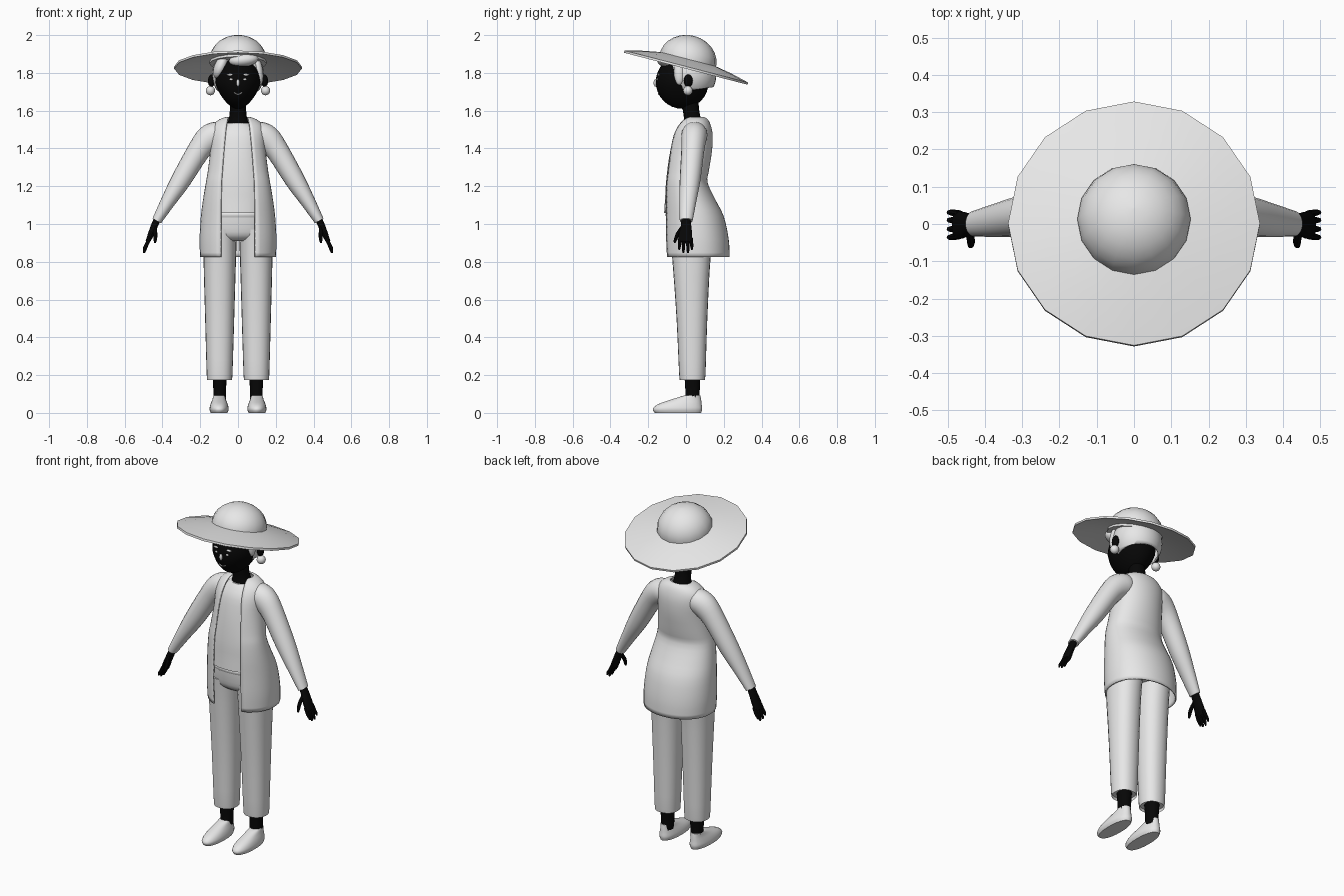
import bpy, bmesh, math
from mathutils import Vector, Matrix

if "Cube" in bpy.data.objects:
    bpy.data.objects.remove(bpy.data.objects["Cube"])


def material(name, value):
    m = bpy.data.materials.new(name)
    m.diffuse_color = (value, value, value, 1)
    m.use_nodes = True
    m.node_tree.nodes["Principled BSDF"].inputs["Base Color"].default_value = m.diffuse_color
    return m


PALE = material("pale grey", 0.8)
BLACK = material("black", 0.002)


def finish(name, bm, mat, mirror=False, thick=0):
    bmesh.ops.recalc_face_normals(bm, faces=bm.faces)
    me = bpy.data.meshes.new(name)
    bm.to_mesh(me)
    bm.free()
    me.materials.append(mat)
    ob = bpy.data.objects.new(name, me)
    bpy.context.collection.objects.link(ob)
    if thick:
        s = ob.modifiers.new("thickness", 'SOLIDIFY')
        s.thickness, s.offset = thick, -1
    if mirror:
        ob.modifiers.new("mirror", 'MIRROR')
    return ob


def smooth_keys(keys, n=3):
    """Catmull-Rom interpolation of parameter tuples."""
    out = []
    for i in range(len(keys) - 1):
        a, b, c, d = (keys[min(max(j, 0), len(keys) - 1)] for j in range(i - 1, i + 3))
        for s in range(n):
            t = s / n
            out.append([q + 0.5 * t * (r - p + t * (2*p - 5*q + 4*r - s2 + t * (3*(q - r) + s2 - p)))
                        for p, q, r, s2 in zip(a, b, c, d)])
    return out + [list(keys[-1])]


def skin(name, rings, mat, closed=True, caps=True, **kw):
    bm = bmesh.new()
    vs = [[bm.verts.new(p) for p in ring] for ring in rings]
    n = len(vs[0])
    for a, b in zip(vs, vs[1:]):
        for i in range(n if closed else n - 1):
            j = (i + 1) % n
            bm.faces.new((a[i], a[j], b[j], b[i]))
    if closed and caps:
        bm.faces.new(vs[0])
        bm.faces.new(vs[-1])
    return finish(name, bm, mat, **kw)


def section(z, x, w, yf, yb, opening=0, n=24, power=0.9):
    """Rounded horizontal cross-section, optionally open at the front."""
    t0 = math.asin(min(0.95, opening / w)) if opening else 0
    count = n + 1 if opening else n
    pts = []
    for i in range(count):
        t = t0 + (2 * math.pi - 2 * t0) * i / n
        s, c = math.sin(t), math.cos(t)
        if opening:
            sx = s
        else:
            sx = math.copysign(abs(s) ** power, s)
        cy = math.copysign(abs(c) ** power, c)
        pts.append(Vector((x + w * sx, (yf + yb) / 2 - (yb - yf) / 2 * cy, z)))
    return pts


def body(name, keys, mat, n=24, power=0.9, steps=3, **kw):
    rings = [section(*k, n=n, power=power) for k in smooth_keys(keys, steps)]
    return skin(name, rings, mat, **kw)


def tube(name, keys, mat, n=14, steps=3, **kw):
    """Oval tube along keys of x, y, z, radius, depth radius."""
    ks = smooth_keys(keys, steps)
    rings = []
    for i, (x, y, z, r, ry) in enumerate(ks):
        a, b = ks[max(i - 1, 0)], ks[min(i + 1, len(ks) - 1)]
        d = Vector((b[0] - a[0], 0, b[2] - a[2])).normalized()
        u = Vector((-d.z, 0, d.x))
        rings.append([Vector((x, y, z)) + u * r * math.cos(t) + Vector((0, ry * math.sin(t), 0))
                      for t in (2 * math.pi * j / n for j in range(n))])
    return skin(name, rings, mat, **kw)


def ball_mesh(loc, scale, seg=20, rings=12, tilt=0):
    bm = bmesh.new()
    m = Matrix.Translation(loc) @ Matrix.Rotation(tilt, 4, 'Y') @ Matrix.Diagonal((*scale, 1))
    bmesh.ops.create_uvsphere(bm, u_segments=seg, v_segments=rings, radius=1, matrix=m)
    return bm


def ball(name, loc, scale, mat, seg=20, rings=12, tilt=0, **kw):
    return finish(name, ball_mesh(loc, scale, seg, rings, tilt), mat, **kw)


# Shoes, ankles, trousers
body("shoe", [(0, .1, .044, -.165, .08), (.02, .1, .051, -.176, .086), (.045, .1, .046, -.15, .083),
              (.07, .1, .036, -.08, .08), (.092, .1, .03, -.01, .076)], PALE, mirror=True)
body("ankle", [(.06, .097, .034, -.002, .072), (.13, .097, .034, -.004, .073),
               (.22, .097, .04, -.01, .078)], BLACK, n=16, mirror=True)
body("trouser_leg", [(.192, .0975, .064, -.03, .097), (.2, .0975, .068, -.036, .103),
                     (.5, .097, .077, -.05, .113), (.82, .0965, .086, -.073, .13),
                     (.97, .093, .088, -.088, .155)], PALE, mirror=True)
body("trouser_hips", [(.91, 0, .12, -.05, .12), (.94, 0, .17, -.084, .155),
                      (1.0, 0, .18, -.096, .17), (1.055, 0, .175, -.1, .17)], PALE)
body("waistband", [(1.035, 0, .174, -.104, .165), (1.05, 0, .176, -.109, .165),
                   (1.06, 0, .174, -.104, .165)], PALE, steps=2)

# Shirt and open jacket
body("shirt", [(1.058, 0, .17, -.116, .16), (1.13, 0, .168, -.111, .14), (1.22, 0, .155, -.106, .1),
               (1.35, 0, .135, -.09, .12), (1.46, 0, .13, -.066, .125), (1.51, 0, .1, -.04, .11),
               (1.535, 0, .062, -.02, .09)], PALE)
body("jacket", [(1.567, 0, .062, .0, .095, .052), (1.553, 0, .1, -.022, .116, .056),
                (1.52, 0, .135, -.05, .132, .062), (1.47, 0, .147, -.076, .141, .068),
                (1.39, 0, .147, -.097, .138, .076), (1.28, 0, .16, -.111, .121, .084),
                (1.22, 0, .17, -.118, .114, .088), (1.13, 0, .185, -.122, .155, .09),
                (1.04, 0, .197, -.122, .2, .091), (.92, 0, .204, -.122, .226, .092),
                (.825, 0, .201, -.118, .231, .092)], PALE, n=36, closed=False, thick=.008)
tube("sleeve", [(.05, .045, 1.49, .05, .05), (.11, .045, 1.475, .068, .068),
                (.155, .042, 1.45, .072, .067), (.207, .036, 1.39, .061, .061),
                (.30, .022, 1.235, .053, .055), (.37, .01, 1.12, .039, .045),
                (.43, .001, 1.017, .026, .034)], PALE, n=20, mirror=True)

# Hands
tube("palm", [(.425, 0, 1.03, .019, .024), (.445, 0, .985, .018, .029),
              (.463, -.003, .94, .016, .037), (.479, -.003, .905, .011, .035)], BLACK, mirror=True)
for i, (y, tip) in enumerate(((-.031, .862), (-.012, .848), (.009, .846), (.027, .862))):
    tube(f"finger_{i + 1}", [(.468, y, .925, .01, .01), (.484, y * 1.1, .89, .01, .009),
                             (.495, y * 1.15, tip + .012, .008, .007),
                             (.498, y * 1.15, tip, .004, .004)], BLACK, n=8, steps=2, mirror=True)
tube("thumb", [(.443, -.018, .985, .011, .013), (.438, -.042, .95, .011, .012),
               (.438, -.056, .915, .009, .009), (.44, -.06, .9, .004, .004)],
     BLACK, n=8, steps=2, mirror=True)

# Neck and tapered head
body("neck", [(1.51, 0, .062, -.012, .098), (1.535, 0, .056, -.012, .09), (1.57, 0, .046, -.012, .076),
              (1.62, 0, .043, -.02, .068), (1.68, 0, .045, -.03, .065)], BLACK, n=16)
HC, HR = Vector((0, -.02, 1.752)), Vector((.122, .14, .142))
bm = ball_mesh(HC, HR, 24, 16)
for v in bm.verts:
    v.co.x *= 1 + .28 * min(0, (v.co.z - HC.z) / HR.z)
finish("head", bm, BLACK)


def face_y(x, z):
    h = (z - HC.z) / HR.z
    k = x / (HR.x * (1 + .28 * min(0, h)))
    return HC.y - HR.y * math.sqrt(max(0, 1 - k * k - h * h))


# Face details
ball("brow", (.042, face_y(.042, 1.79), 1.79), (.019, .006, .006), PALE, 12, 6, mirror=True)
ball("eye", (.036, face_y(.036, 1.766), 1.766), (.009, .005, .006), PALE, 10, 6, mirror=True)
ball("nose", (0, face_y(0, 1.745) - .002, 1.747), (.009, .01, .02), PALE, 10, 6)
tube("mouth", [(x, face_y(x, z), z, .003, .004) for x, z in
               ((-.022, 1.697), (-.011, 1.689), (0, 1.686), (.011, 1.689), (.022, 1.697))],
     PALE, n=6, steps=1)

# Ears and earrings
ball("ear", (.141, .012, 1.758), (.018, .024, .034), BLACK, 12, 8, mirror=True)
ball("earring", (.146, .01, 1.706), (.025, .025, .025), PALE, 14, 8, mirror=True)

# Hair cap trimmed at the nape and temples, with a swept fringe
bm = ball_mesh((0, .025, 1.79), (.138, .136, .142), 28, 18)
for co, no in (((0, 0, 1.703), (0, .15, -1)), ((0, -.04, 1.72), (0, -.13, -.06))):
    bmesh.ops.bisect_plane(bm, geom=bm.verts[:] + bm.edges[:] + bm.faces[:],
                           plane_co=co, plane_no=no, clear_outer=True)
finish("hair_cap", bm, PALE, thick=.008)
ball("fringe", (.03, -.105, 1.868), (.078, .048, .036), PALE, tilt=math.radians(-6))
ball("side_sweep", (-.092, -.055, 1.832), (.034, .055, .065), PALE, tilt=math.radians(22))
ball("temple_hair", (.108, -.035, 1.81), (.024, .03, .075), PALE, tilt=math.radians(-8))

# Tilted sun hat
TILT = Matrix.Translation((0, 0, 1.828)) @ Matrix.Rotation(math.radians(-14.5), 4, 'X')


def hat_ring(r, z):
    return [TILT @ Vector((r * math.cos(a), r * math.sin(a), z))
            for a in (2 * math.pi * i / 16 for i in range(16))]


skin("hat_brim", [hat_ring(.145, .035), hat_ring(.145, .047), hat_ring(.24, .03), hat_ring(.338, .006),
                  hat_ring(.338, -.006), hat_ring(.24, .018), hat_ring(.145, .035)], PALE, caps=False)
crown = [hat_ring(.153 * math.cos(t), .04 + .133 * math.sin(t))
         for t in (math.radians(a) for a in (-8, 6, 20, 34, 48, 62, 76, 89))]
skin("hat_crown", crown, PALE)

# Smooth shading with sharp edges kept
bpy.ops.object.select_all(action='SELECT')
bpy.context.view_layer.objects.active = bpy.data.objects["jacket"]
bpy.ops.object.shade_smooth_by_angle(angle=math.radians(40))
